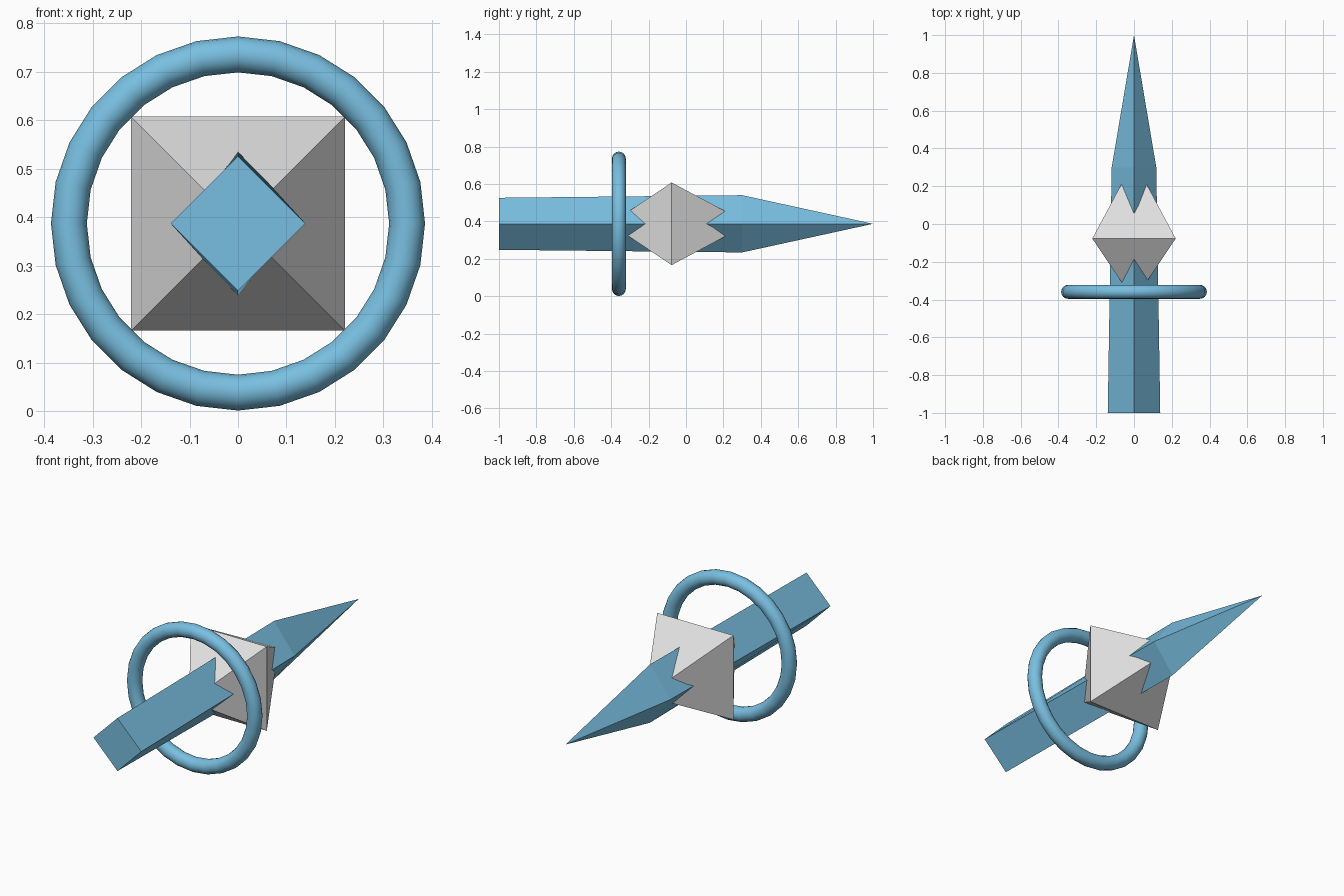
import bpy, bmesh, math
from mathutils import Matrix, Vector

cube = bpy.data.objects.get("Cube")
if cube:
    bpy.data.objects.remove(cube, do_unlink=True)

AXIS_Z = 0.387  # height of the long axis


def make_material(name, rgb):
    mat = bpy.data.materials.new(name)
    mat.use_nodes = True
    mat.diffuse_color = (*rgb, 1)
    mat.node_tree.nodes["Principled BSDF"].inputs["Base Color"].default_value = (*rgb, 1)
    return mat


def loft(name, sections, mat, turn=0.0):
    """Four-sided body along y from (y, half width, half height); zero size makes a point."""
    bm = bmesh.new()
    rings = []
    for y, rx, rz in sections:
        if rx == 0:
            rings.append([bm.verts.new((0, y, AXIS_Z))])
            continue
        angles = [turn + i * math.pi / 2 for i in range(4)]
        rings.append([bm.verts.new((rx * math.cos(a), y, AXIS_Z + rz * math.sin(a)))
                      for a in angles])
    for a, b in zip(rings, rings[1:]):
        for i in range(4):
            j = (i + 1) % 4
            corners = [a[i % len(a)], a[j % len(a)], b[j % len(b)], b[i % len(b)]]
            bm.faces.new(list(dict.fromkeys(corners)))
    for ring in (rings[0], rings[-1]):
        if len(ring) == 4:
            bm.faces.new(ring)
    bmesh.ops.recalc_face_normals(bm, faces=bm.faces)
    mesh = bpy.data.meshes.new(name)
    bm.to_mesh(mesh)
    bm.free()
    mesh.materials.append(mat)
    obj = bpy.data.objects.new(name, mesh)
    bpy.context.collection.objects.link(obj)
    return obj


blue = make_material("sky blue", (0.19, 0.52, 0.75))
silver = make_material("light silver", (0.74, 0.74, 0.74))

# Diamond-section shaft ending in a point at the back
loft("pointed_shaft", [(-1, 0.139, 0.139), (0.3, 0.118, 0.153), (1, 0, 0)], blue)

# Double pyramid pierced by the shaft
corner = 0.221 * math.sqrt(2)
loft("double_pyramid", [(-0.405, 0, 0), (-0.077, corner, corner), (0.335, 0, 0)],
     silver, math.pi / 4)

# Ring around the shaft
bpy.ops.mesh.primitive_torus_add(major_segments=28, minor_segments=16,
                                 major_radius=0.349, minor_radius=0.037,
                                 location=(0, -0.359, AXIS_Z),
                                 rotation=(math.pi / 2, 0, 0))
ring = bpy.context.object
ring.name = "ring"
ring.data.materials.append(blue)
bpy.ops.object.shade_smooth_by_angle(angle=math.radians(40))
